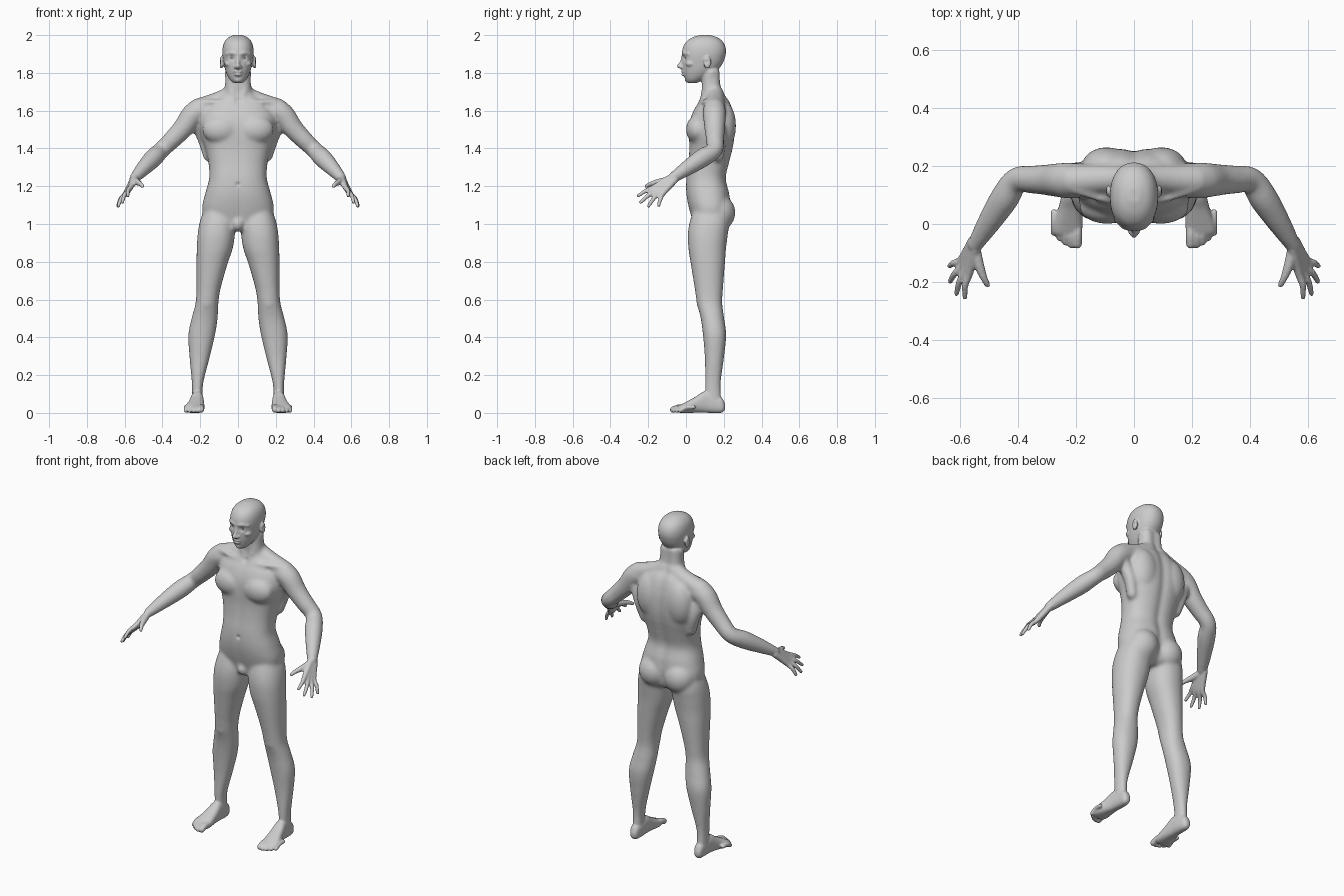
import bpy, bmesh
from math import sin, cos, pi, exp, copysign
from mathutils import Vector, Matrix

# ---------- helpers ----------
def spline(rows, steps=5):
    """Catmull-Rom interpolation of equal-length rows of numbers."""
    out, n = [], len(rows)
    for i in range(n - 1):
        a, b, c, d = (rows[max(i - 1, 0)], rows[i], rows[i + 1], rows[min(i + 2, n - 1)])
        for k in range(steps):
            t = k / steps
            out.append([.5 * (2 * q + (r - p) * t + (2 * p - 5 * q + 4 * r - s) * t * t
                              + (3 * q - p - 3 * r + s) * t ** 3) for p, q, r, s in zip(a, b, c, d)])
    return out + [list(rows[-1])]

def skin(bm, rings):
    loops = [[bm.verts.new(p) for p in ring] for ring in rings]
    n = len(loops[0])
    for a, b in zip(loops, loops[1:]):
        for i in range(n):
            bm.faces.new((a[i], a[(i + 1) % n], b[(i + 1) % n], b[i]))
    bm.faces.new(loops[0][::-1])
    bm.faces.new(loops[-1])

def loft(bm, rows, e=2.2, axis='Z', groove=(0, 0), n=48):
    """Rows are (position, x min, x max, u min, u max); sections are superellipses."""
    rings = []
    for t, x0, x1, u0, u1 in spline(rows):
        ring = []
        for k in range(n):
            c, s = cos(2 * pi * k / n), sin(2 * pi * k / n)
            x = (x0 + x1) / 2 + (x1 - x0) / 2 * copysign(abs(c) ** (2 / e), c)
            u = (u0 + u1) / 2 + (u1 - u0) / 2 * copysign(abs(s) ** (2 / e), s)
            u += (groove[0] if s < 0 else -groove[1]) * exp(-(x / .025) ** 2)
            ring.append((x, u, t) if axis == 'Z' else (x, t, u))
        rings.append(ring)
    skin(bm, rings)

def ball(bm, c, r):
    m = Matrix.Translation(c) @ Matrix.Diagonal((*r, 1))
    bmesh.ops.create_uvsphere(bm, u_segments=24, v_segments=14, radius=1, matrix=m)

def tube(bm, rows, n=20):
    """Round limb through (x, y, z, radius) points with ball ends."""
    pts = spline(rows)
    pos = [Vector(p[:3]) for p in pts]
    rings, q, old = [], None, None
    for i, p in enumerate(pos):
        t = (pos[min(i + 1, len(pos) - 1)] - pos[max(i - 1, 0)]).normalized()
        q = old.rotation_difference(t) @ q if q else t.to_track_quat('Z', 'Y')
        old = t
        rings.append([p + q @ Vector((cos(2 * pi * k / n), sin(2 * pi * k / n), 0)) * pts[i][3]
                      for k in range(n)])
    skin(bm, rings)
    for p in (pts[0], pts[-1]):
        ball(bm, p[:3], (p[3],) * 3)

def mirror(bm):
    g = bmesh.ops.duplicate(bm, geom=bm.verts[:] + bm.edges[:] + bm.faces[:])["geom"]
    for v in g:
        if isinstance(v, bmesh.types.BMVert):
            v.co.x *= -1

def fuse(bm, name, voxel, rounds):
    """Merge overlapping parts into one smooth skin."""
    bmesh.ops.recalc_face_normals(bm, faces=bm.faces[:])
    src = bpy.data.meshes.new(name)
    bm.to_mesh(src)
    bm.free()
    ob = bpy.data.objects.new(name, src)
    bpy.context.collection.objects.link(ob)
    m = ob.modifiers.new("merge", 'REMESH')
    m.mode, m.voxel_size = 'VOXEL', voxel
    m = ob.modifiers.new("soften", 'SMOOTH')
    m.factor, m.iterations = .5, rounds
    ev = ob.evaluated_get(bpy.context.evaluated_depsgraph_get())
    me = bpy.data.meshes.new_from_object(ev)
    bpy.data.objects.remove(ob)
    return me

# ---------- trunk, arms and legs ----------
bm = bmesh.new()
# arm
tube(bm, [(.14, .15, 1.605, .055), (.225, .15, 1.59, .062), (.288, .152, 1.51, .055),
          (.345, .153, 1.45, .049), (.405, .15, 1.392, .045), (.447, .088, 1.35, .05),
          (.5, .005, 1.295, .041), (.548, -.072, 1.242, .028)])
# leg
loft(bm, [(1.10, .04, .17, .05, .21), (1.02, .014, .2, .022, .23), (.95, .016, .213, .01, .222),
          (.87, .028, .218, .013, .212), (.79, .055, .22, .025, .206), (.66, .092, .22, .046, .196),
          (.58, .104, .225, .058, .192), (.5, .108, .246, .078, .202), (.41, .122, .263, .09, .213),
          (.285, .152, .256, .1, .2), (.15, .185, .244, .1, .184), (.05, .186, .244, .1, .19)])
ball(bm, (.165, .078, .585), (.03, .024, .036))       # kneecap
ball(bm, (.085, .172, 1.06), (.092, .09, .095))       # buttock
ball(bm, (.092, .06, 1.5), (.098, .06, .076))         # chest muscle
ball(bm, (.095, .2, 1.52), (.085, .065, .13))         # shoulder blade
tube(bm, [(.155, .17, 1.36, .03), (.18, .18, 1.45, .035), (.21, .165, 1.53, .04)])   # side muscle
tube(bm, [(.03, .155, 1.69, .045), (.11, .155, 1.648, .05), (.21, .15, 1.608, .057)])  # neck slope
tube(bm, [(.02, .075, 1.64, .012), (.1, .085, 1.645, .013), (.2, .115, 1.645, .014)])  # collarbone
tube(bm, [(.06, .135, 1.8, .014), (.04, .1, 1.72, .015), (.015, .082, 1.65, .011)])    # neck cord
mirror(bm)
torso = [(.97, .09, .06, .19), (1.0, .17, .04, .225), (1.08, .19, .015, .238), (1.16, .174, 0, .232),
         (1.24, .153, 0, .214), (1.32, .156, .01, .23), (1.4, .174, .016, .25), (1.47, .196, .014, .26),
         (1.54, .202, .018, .26), (1.6, .185, .038, .25), (1.65, .135, .068, .232),
         (1.69, .085, .082, .205), (1.73, .07, .08, .189), (1.82, .065, .08, .185)]
loft(bm, [(z, -w, w, a, b) for z, w, a, b in torso], e=2.4, groove=(.004, .012))
ball(bm, (0, .062, 1.0), (.034, .045, .042))          # groin
body = fuse(bm, "trunk", .009, 8)

# ---------- head, hands and feet ----------
bm = bmesh.new()
# foot
loft(bm, [(.207, .203, .227, .018, .045), (.19, .19, .24, .001, .08), (.15, .184, .244, -.001, .1),
          (.1, .182, .25, .001, .115), (.05, .179, .262, .001, .085), (0, .177, .278, -.001, .058),
          (-.03, .181, .28, 0, .042), (-.045, .19, .262, .008, .03)], axis='Y', e=2.5)
for i, (tip, r) in enumerate([(-.068, .017), (-.072, .0125), (-.063, .012), (-.049, .0115), (-.03, .0115)]):
    x = .196 + .02 * i
    tube(bm, [(x, tip + .07, .03, r), (x, tip + .03, .028, r), (x, tip, r, r)])
# hand
wrist, back = Vector((.549, -.073, 1.241)), Vector((.83, -.13, .54))
mid = Vector((.578, -.155, 1.18))
for k, tip in [((.568, -.168, 1.195), (.583, -.252, 1.15)), (mid, (.612, -.24, 1.115)),
               ((.588, -.142, 1.167), (.634, -.198, 1.095)), ((.594, -.122, 1.162), (.636, -.145, 1.098))]:
    k, tip = Vector(k), Vector(tip)
    tube(bm, [(*(wrist + .4 * (k - mid)), .019), (*k, .0145),
              (*(k.lerp(tip, .5) + .008 * back), .0115), (*tip, .009)])
tube(bm, [(.548, -.085, 1.235, .019), (.533, -.145, 1.222, .017), (.518, -.185, 1.213, .0125),
          (.505, -.21, 1.2, .01)])                    # thumb
# face halves
ball(bm, (.088, .113, 1.855), (.01, .02, .034))       # ear
tube(bm, [(.01, -.016, 1.901, .008), (.032, -.01, 1.905, .01), (.058, .014, 1.9, .01)])  # brow
ball(bm, (.05, .025, 1.848), (.022, .027, .017))      # cheekbone
ball(bm, (.0125, -.024, 1.831), (.0095, .013, .009))  # nostril
mirror(bm)
# skull
head = [(1.747, .024, .008, .06), (1.763, .042, -.002, .09), (1.79, .058, -.011, .135),
        (1.82, .069, -.017, .172), (1.85, .076, -.019, .194), (1.88, .081, -.021, .206),
        (1.91, .083, -.021, .212), (1.94, .08, -.014, .208), (1.967, .07, .003, .193),
        (1.988, .05, .034, .166), (2.001, .02, .075, .125)]
loft(bm, [(z, -w, w, a, b) for z, w, a, b in head])
tube(bm, [(0, -.014, 1.893, .009), (0, -.022, 1.86, .009), (0, -.036, 1.836, .0125)])  # nose
ball(bm, (0, -.016, 1.807), (.024, .011, .007))       # upper lip
ball(bm, (0, -.014, 1.792), (.021, .012, .008))       # lower lip
ball(bm, (0, .009, 1.765), (.022, .016, .016))        # chin
bm.from_mesh(body)
skin_mesh = fuse(bm, "figure", .0055, 3)

# sculpted hollows: centre, radius, push (mirrored in x)
dents = [((.032, -.012, 1.878), .014, (0, .011, 0)), ((0, -.026, 1.7995), .006, (0, .004, 0)),
         ((.014, -.02, 1.7995), .006, (0, .004, 0)), ((0, 0, 1.21), .01, (0, .009, 0)),
         ((.097, .11, 1.858), .01, (-.006, 0, 0)), ((0, .07, 1.652), .016, (0, .006, 0))]
dents = [(Vector(c), r, Vector(o)) for c, r, o in dents]
for v in skin_mesh.vertices:
    s = copysign(1, v.co.x)
    p = Vector((abs(v.co.x), v.co.y, v.co.z))
    for c, r, o in dents:
        d = (p - c).length
        if d < 3 * r:
            w = exp(-(d / r) ** 2)
            v.co += Vector((o.x * s, o.y, o.z)) * w

# eyes
bm = bmesh.new()
ball(bm, (.032, .008, 1.877), (.014, .013, .0085))
mirror(bm)
bmesh.ops.recalc_face_normals(bm, faces=bm.faces[:])
eye_mesh = bpy.data.meshes.new("eyes")
bm.to_mesh(eye_mesh)
bm.free()

for name, me in (("human_body", skin_mesh), ("eyes", eye_mesh)):
    me.polygons.foreach_set("use_smooth", [True] * len(me.polygons))
    bpy.context.collection.objects.link(bpy.data.objects.new(name, me))
bpy.data.meshes.remove(body)
